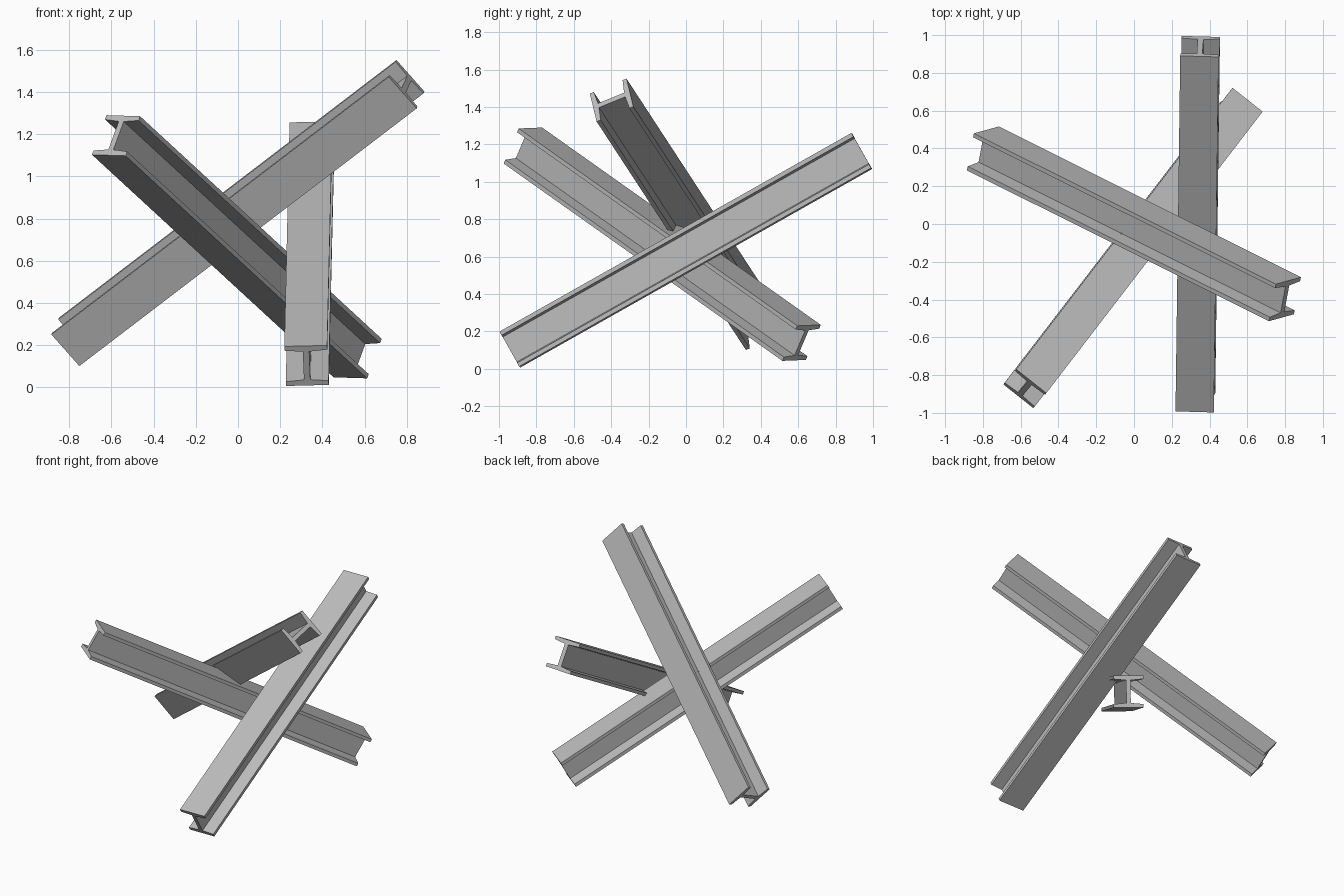
import bpy
import bmesh
from mathutils import Matrix, Vector

cube = bpy.data.objects.get("Cube")
if cube:
    bpy.data.objects.remove(cube, do_unlink=True)

steel = bpy.data.materials.new("grey steel")
steel.use_nodes = True
colour = (0.5, 0.5, 0.5, 1)
steel.diffuse_color = colour
steel.node_tree.nodes["Principled BSDF"].inputs["Base Color"].default_value = colour

WIDTH, DEPTH = 0.203, 0.215       # flange width, overall beam depth
WEB, TIP, ROOT = 0.03, 0.023, 0.031   # web and flange thicknesses


def i_profile():
    """Outline of the rolled I section, mirrored from one quarter."""
    w, d, t = WIDTH / 2, DEPTH / 2, WEB / 2
    quarter = [(t, d - ROOT), (w, d - TIP), (w, d)]
    right = [(x, -y) for x, y in reversed(quarter)] + quarter
    return right + [(-x, y) for x, y in reversed(right)]


def beam(name, start, end, up):
    """Extrude the section from start to end with its web along up."""
    start, end = Vector(start), Vector(end)
    axis = end - start
    length = axis.length
    axis.normalize()
    side = Vector(up).cross(axis).normalized()
    web = axis.cross(side)

    bm = bmesh.new()
    face = bm.faces.new([bm.verts.new((x, y, 0)) for x, y in i_profile()])
    out = bmesh.ops.extrude_face_region(bm, geom=[face], use_keep_orig=True)
    top = [v for v in out["geom"] if isinstance(v, bmesh.types.BMVert)]
    bmesh.ops.translate(bm, verts=top, vec=(0, 0, length))
    bmesh.ops.recalc_face_normals(bm, faces=bm.faces)
    mesh = bpy.data.meshes.new(name)
    bm.to_mesh(mesh)
    bm.free()
    mesh.materials.append(steel)

    obj = bpy.data.objects.new(name, mesh)
    obj.matrix_world = Matrix.Translation(start) @ Matrix((side, web, axis)).transposed().to_4x4()
    bpy.context.collection.objects.link(obj)
    return obj


# Three crossed beams
beam("lengthwise_beam", (0.325, -0.942, 0.103), (0.35, 0.94, 1.165), (-0.008, -0.108, 0.19))
beam("front_rising_beam", (0.567, 0.618, 0.139), (-0.578, -0.872, 1.194), (0.065, 0.075, 0.187))
beam("side_rising_beam", (-0.8, 0.4, 0.216), (0.799, -0.398, 1.437), (0.033, 0.18, 0.073))
